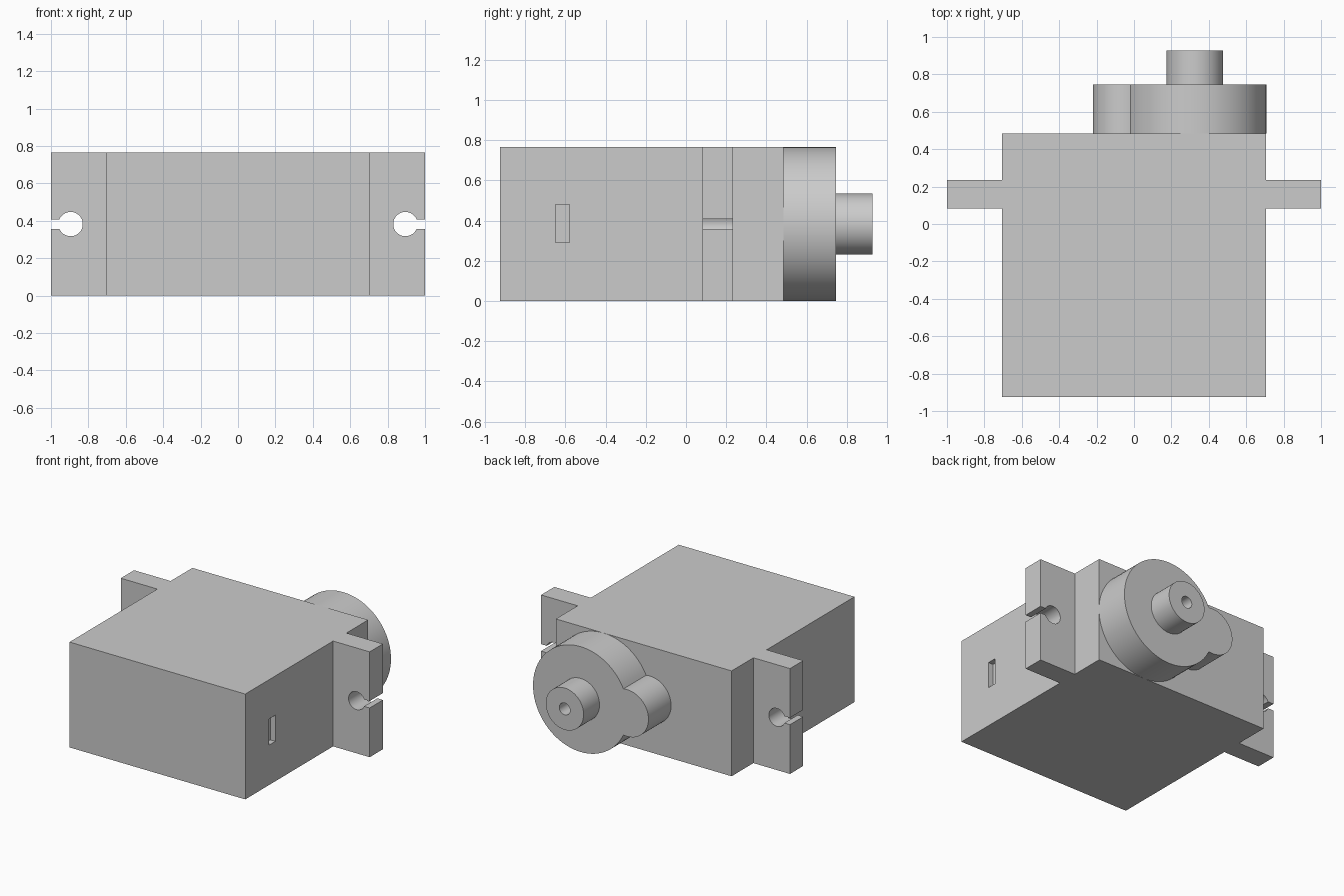
import bpy, bmesh
from math import pi, cos, sin, asin, acos, radians
from mathutils import Matrix

if "Cube" in bpy.data.objects:
    bpy.data.objects.remove(bpy.data.objects["Cube"])

grey = bpy.data.materials.new("light_grey")
grey.use_nodes = True
grey.diffuse_color = (0.6, 0.6, 0.6, 1)
grey.node_tree.nodes["Principled BSDF"].inputs["Base Color"].default_value = (0.6, 0.6, 0.6, 1)

HEIGHT = 0.765
MID = HEIGHT / 2
BODY_X = 0.706


def finish(bm, name, smooth=False):
    bmesh.ops.recalc_face_normals(bm, faces=bm.faces)
    mesh = bpy.data.meshes.new(name)
    bm.to_mesh(mesh)
    bm.free()
    ob = bpy.data.objects.new(name, mesh)
    bpy.context.collection.objects.link(ob)
    mesh.materials.append(grey)
    if smooth:
        bpy.ops.object.select_all(action='DESELECT')
        ob.select_set(True)
        bpy.context.view_layer.objects.active = ob
        bpy.ops.object.shade_smooth_by_angle(angle=radians(30))
    return ob


def box(name, lo, hi):
    bm = bmesh.new()
    bmesh.ops.create_cube(bm, size=1)
    for v in bm.verts:
        v.co = [(a + b) / 2 + c * (b - a) for a, b, c in zip(lo, hi, v.co)]
    return finish(bm, name)


def arc(cx, cz, r, start, end, n):
    return [(cx + r * cos(start + (end - start) * i / n),
             cz + r * sin(start + (end - start) * i / n)) for i in range(n + 1)]


def prism(name, outline, y0, y1):
    """Extrude an (x, z) outline from y0 to y1."""
    bm = bmesh.new()
    face = bm.faces.new([bm.verts.new((x, y0, z)) for x, z in outline])
    ext = bmesh.ops.extrude_face_region(bm, geom=[face])
    verts = [g for g in ext["geom"] if isinstance(g, bmesh.types.BMVert)]
    bmesh.ops.translate(bm, verts=verts, vec=(0, y1 - y0, 0))
    return finish(bm, name, True)


# Main case with a shallow cable slot in its left side
case = box("case", (-BODY_X, -0.925, 0), (BODY_X, 0.485, HEIGHT))
cutter = box("slot_cutter", (BODY_X - 0.04, -0.65, 0.29), (BODY_X + 0.1, -0.58, 0.48))
cutter.hide_render = True
cut = case.modifiers.new("cable_slot", 'BOOLEAN')
cut.operation = 'DIFFERENCE'
cut.solver = 'EXACT'
cut.object = cutter
bpy.context.view_layer.objects.active = case
bpy.ops.object.modifier_apply(modifier=cut.name)
bpy.data.objects.remove(cutter)

# Mounting ears with keyhole screw openings
gap, hole = 0.025, 0.065
a = asin(gap / hole)
keyhole = arc(0.895, MID, hole, -a, a - 2 * pi, 40)
ear = ([(BODY_X, 0), (1, 0), (1, MID - gap)] + keyhole
       + [(1, MID + gap), (1, HEIGHT), (BODY_X, HEIGHT)])
for side, name in ((1, "left_ear"), (-1, "right_ear")):
    prism(name, [(side * x, z) for x, z in ear], 0.083, 0.235)

# Gear housing: a large disc merged with a smaller round lobe
disc_x, disc_r = 0.325, MID
lobe_x, lobe_r = -0.05, 0.17
d = disc_x - lobe_x
disc_a = acos((d * d + disc_r ** 2 - lobe_r ** 2) / (2 * d * disc_r))
lobe_a = acos((d * d + lobe_r ** 2 - disc_r ** 2) / (2 * d * lobe_r))
outline = (arc(disc_x, MID, disc_r, disc_a - pi, pi - disc_a, 72)
           + arc(lobe_x, MID, lobe_r, lobe_a, 2 * pi - lobe_a, 40)[1:-1])
prism("gear_housing", outline, 0.485, 0.745)

# Output shaft with a screw hole, turned around the y axis
bm = bmesh.new()
profile = [(0.152, 0.745), (0.152, 0.928), (0.043, 0.928), (0.043, 0.75), (0, 0.75)]
verts = [bm.verts.new((disc_x + r, y, MID)) for r, y in profile]
edges = [bm.edges.new(pair) for pair in zip(verts, verts[1:])]
bmesh.ops.spin(bm, geom=verts + edges, cent=(disc_x, 0, MID), axis=(0, 1, 0),
               angle=2 * pi, steps=48, use_merge=True)
bmesh.ops.remove_doubles(bm, verts=bm.verts, dist=0.0001)
finish(bm, "output_shaft", True)
